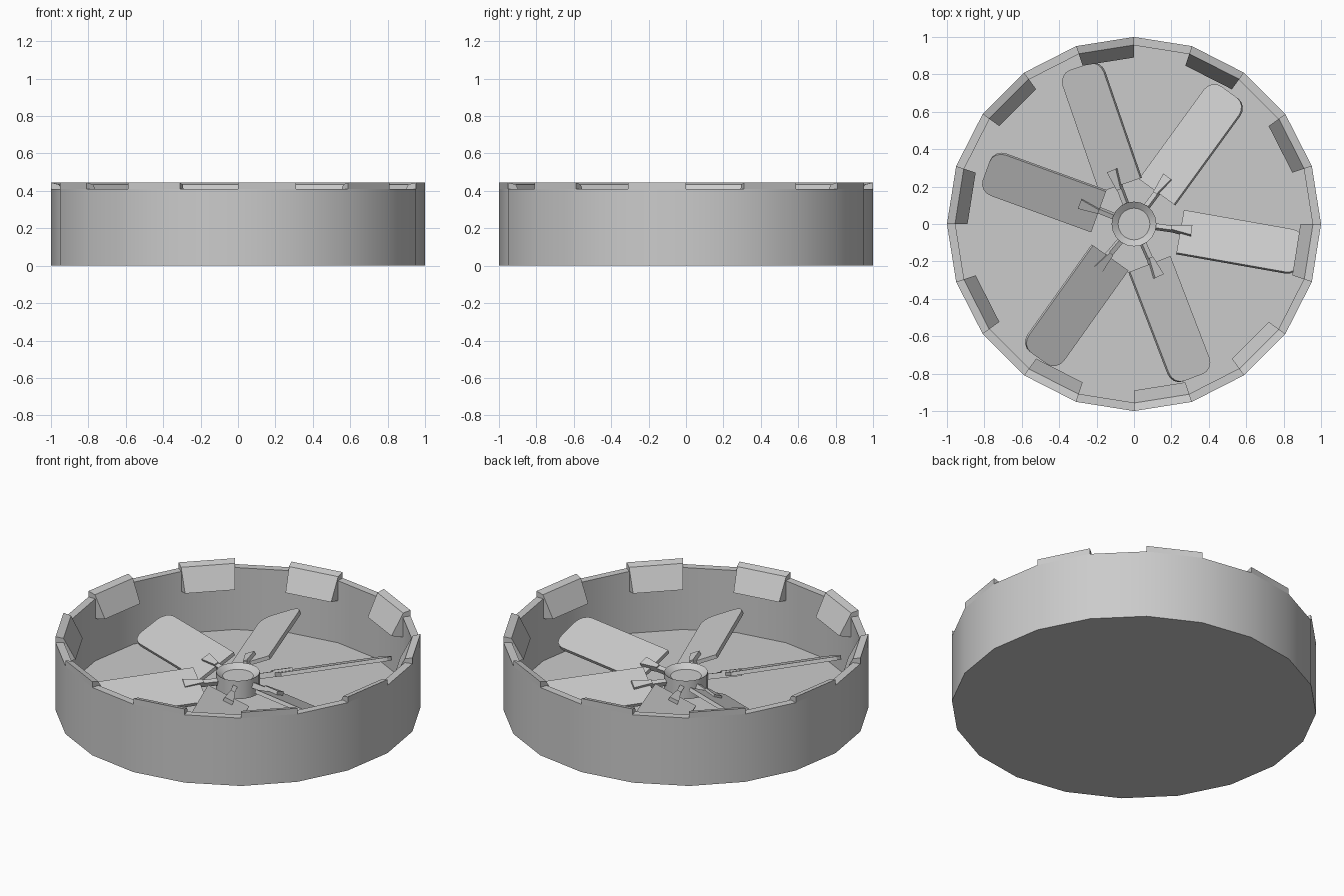
import bpy, bmesh
from math import cos, sin, radians
from mathutils import Matrix

if "Cube" in bpy.data.objects:
    bpy.data.objects.remove(bpy.data.objects["Cube"])

N = 20


def finish(name, bm, smooth=False):
    bmesh.ops.recalc_face_normals(bm, faces=bm.faces)
    me = bpy.data.meshes.new(name)
    bm.to_mesh(me)
    bm.free()
    ob = bpy.data.objects.new(name, me)
    bpy.context.collection.objects.link(ob)
    if smooth:
        bpy.ops.object.select_all(action='DESELECT')
        ob.select_set(True)
        bpy.context.view_layer.objects.active = ob
        bpy.ops.object.shade_smooth_by_angle(angle=radians(30))
    return ob


def lathe(name, profile, sides, smooth=False):
    """Revolve an (r, z) profile and cap both ends with flat discs."""
    bm = bmesh.new()
    rings = [[bm.verts.new((r * cos(radians(360 / sides * i)),
                            r * sin(radians(360 / sides * i)), z))
              for i in range(sides)] for r, z in profile]
    for a, b in zip(rings, rings[1:]):
        for i in range(sides):
            j = (i + 1) % sides
            bm.faces.new((a[i], a[j], b[j], b[i]))
    bm.faces.new(rings[0])
    bm.faces.new(rings[-1])
    return finish(name, bm, smooth)


def sector(name, profile, a0, a1):
    """Solid between the same (r, z) profile placed at two angles."""
    bm = bmesh.new()
    ends = [[bm.verts.new((r * cos(radians(a)), r * sin(radians(a)), z))
             for r, z in profile] for a in (a0, a1)]
    n = len(profile)
    for i in range(n):
        j = (i + 1) % n
        bm.faces.new((ends[0][i], ends[0][j], ends[1][j], ends[1][i]))
    for e in ends:
        bm.faces.new(e)
    return finish(name, bm)


def plate(name, outline, z0, z1, tilt, angle, height):
    """Flat outline given thickness, pitched about its length, turned to an angle."""
    bm = bmesh.new()
    face = bm.faces.new([bm.verts.new((x, y, z0)) for x, y in outline])
    ext = bmesh.ops.extrude_face_region(bm, geom=[face])
    top = [v for v in ext['geom'] if isinstance(v, bmesh.types.BMVert)]
    bmesh.ops.translate(bm, verts=top, vec=(0, 0, z1 - z0))
    m = (Matrix.Translation((0, 0, height))
         @ Matrix.Rotation(radians(angle), 4, 'Z')
         @ Matrix.Rotation(radians(-tilt), 4, 'X'))
    bm.transform(m)
    return finish(name, bm)


def blade_outline(u0, u1, w, r=0.07, steps=4):
    pts = [(u0, w), (u0, -w)]
    for cy, start in ((-w + r, -90), (w - r, 0)):
        for s in range(steps + 1):
            a = radians(start + 90 * s / steps)
            pts.append((u1 - r + r * cos(a), cy + r * sin(a)))
    return pts


# open drum with a floor
lathe('drum', [(1, 0), (1, 0.41), (0.955, 0.41), (0.955, 0.035)], N, True)

# raised rim teeth with sloping inner wedges on every other side
tooth = [(1, 0.41), (1, 0.445), (0.957, 0.434), (0.89, 0.305),
         (0.955, 0.29), (0.955, 0.41)]
for k in range(1, N, 2):
    sector(f'rim_tooth_{k // 2}', tooth, 18 * k, 18 * (k + 1))

# dished hub
lathe('hub', [(0.12, 0.115), (0.12, 0.225), (0.085, 0.2)], 20, True)

# blades: direction, inner end, outer end, arm direction
blades = [(-10, 0.25, 0.91, -8), (54, 0.21, 0.87, 53), (109, 0.22, 0.89, 111),
          (160, 0.2, 0.84, 158), (234.5, 0.22, 0.88, 230), (291, 0.23, 0.88, 294)]
for i, (ang, u0, u1, arm) in enumerate(blades):
    plate(f'blade_{i}', blade_outline(u0, u1, 0.127), -0.011, 0.011, 24, ang, 0.175)
    # arm with a flared clamp on top of the blade
    plate(f'arm_{i}', [(0.1, 0.013), (0.1, -0.013), (0.24, -0.013), (0.24, 0.013)],
          -0.011, 0.02, 24, arm, 0.175)
    plate(f'clamp_{i}', [(0.2, 0.012), (0.2, -0.012), (0.31, -0.028), (0.31, 0.028)],
          -0.011, 0.028, 24, arm, 0.175)
